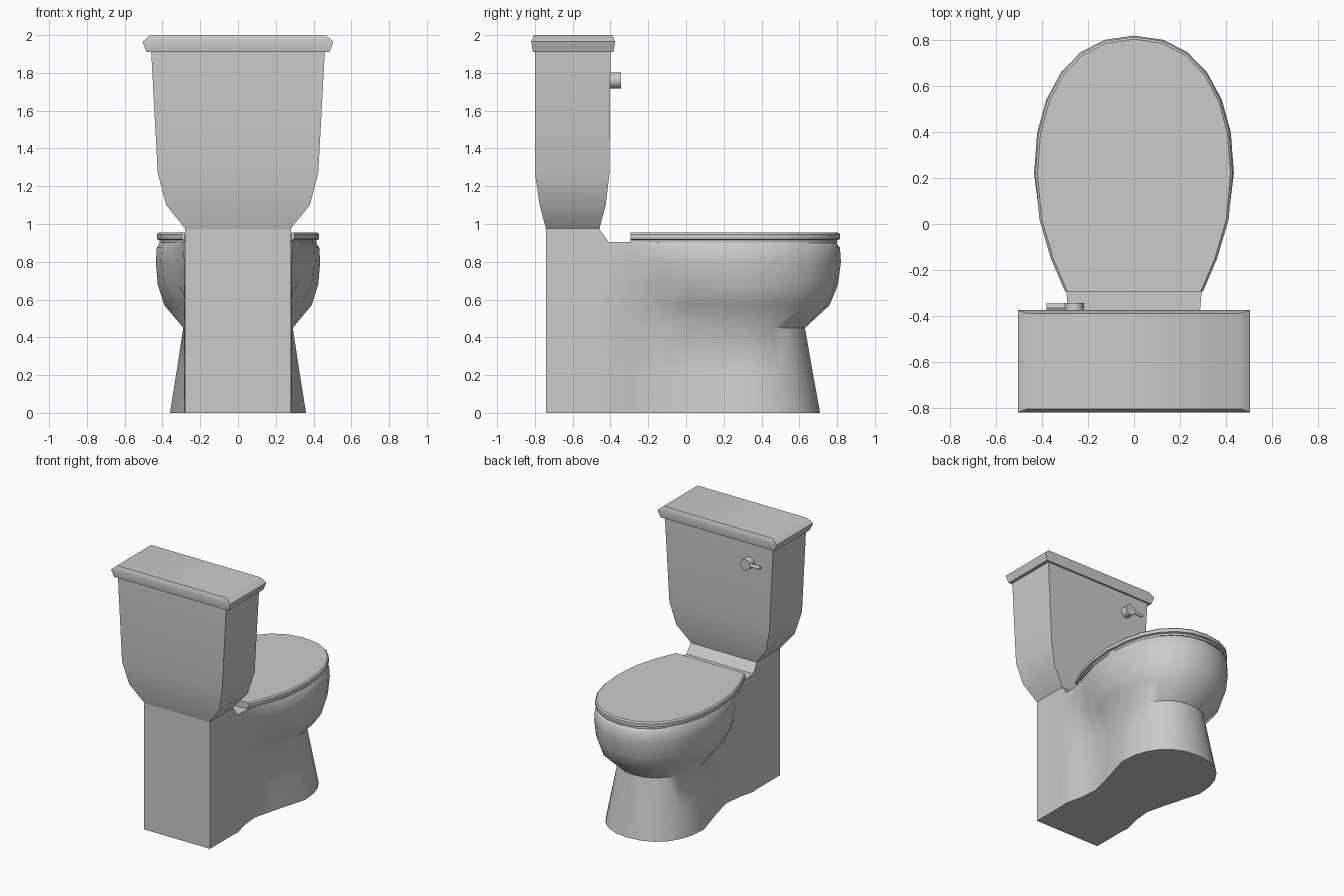
import bpy, bmesh, math

if "Cube" in bpy.data.objects:
    bpy.data.objects.remove(bpy.data.objects["Cube"])


def finish(name, bm, angle):
    bmesh.ops.recalc_face_normals(bm, faces=bm.faces)
    mesh = bpy.data.meshes.new(name)
    bm.to_mesh(mesh)
    bm.free()
    ob = bpy.data.objects.new(name, mesh)
    bpy.context.collection.objects.link(ob)
    bpy.ops.object.select_all(action='DESELECT')
    ob.select_set(True)
    bpy.context.view_layer.objects.active = ob
    bpy.ops.object.shade_smooth_by_angle(angle=math.radians(angle))
    return ob


def loft(name, rings, angle=35):
    """Skin half outlines (back to front), mirrored in x, and cap both ends."""
    bm = bmesh.new()
    pairs = []
    for ring in rings:
        right = [bm.verts.new(p) for p in ring]
        left = [v if v.co.x < 1e-5 else bm.verts.new((-v.co.x, v.co.y, v.co.z)) for v in right]
        pairs.append((right, left))

    def face(vs):
        vs = list(dict.fromkeys(vs))
        if len(vs) > 2:
            bm.faces.new(vs)

    n = len(rings[0])
    for (r0, l0), (r1, l1) in zip(pairs, pairs[1:]):
        for i in range(n - 1):
            face((r0[i], r0[i + 1], r1[i + 1], r1[i]))
            face((l0[i], l1[i], l1[i + 1], l0[i + 1]))
        face((r0[0], l0[0], l1[0], r1[0]))
        if r0[-1] is not l0[-1]:
            face((r0[-1], l0[-1], l1[-1], r1[-1]))
    for r, l in (pairs[0], pairs[-1]):
        for i in range(n - 1):
            face((r[i], r[i + 1], l[i + 1], l[i]))
    return finish(name, bm, angle)


def front_arc(w, front, centre, z, steps=6):
    """Rounded front from the widest point to the tip."""
    pts = []
    for i in range(steps + 1):
        a = math.pi / 2 * i / steps
        x = w * max(0.0, math.cos(a)) ** 0.9 if i < steps else 0.0
        pts.append((x, centre + (front - centre) * math.sin(a) ** 0.9, z))
    return pts


# Pedestal and bowl: z, half width, front, arc centre, three neck half widths
body = [
    (0.00, 0.36, 0.71, 0.30, 0.255, 0.240, 0.280),
    (0.22, 0.325, 0.67, 0.28, 0.255, 0.237, 0.268),
    (0.45, 0.29, 0.63, 0.25, 0.255, 0.235, 0.260),
    (0.57, 0.39, 0.76, 0.24, 0.260, 0.265, 0.335),
    (0.68, 0.425, 0.805, 0.22, 0.270, 0.315, 0.390),
    (0.80, 0.435, 0.82, 0.22, 0.285, 0.345, 0.410),
    (0.875, 0.43, 0.815, 0.22, 0.295, 0.350, 0.405),
    (0.905, 0.41, 0.79, 0.22, 0.295, 0.340, 0.390),
]
rings = []
for z, w, front, centre, n1, n2, n3 in body:
    top = 0.975 if z == body[-1][0] else z
    ring = [(0.28, -0.74, top), (0.28, -0.46, top), (0.285, -0.41, z)]
    ring += [(n1, -0.29, z), (n2, -0.14, z), (n3, 0.02, z)]
    rings.append(ring + front_arc(w, front, centre, z))
loft("bowl_and_pedestal", rings, 52)

# Closed seat lid
rings = []
for z, d in ((0.90, -0.015), (0.915, -0.015), (0.92, 0.0), (0.945, 0.0), (0.955, -0.01)):
    ring = [(0.30 + d, -0.295, z), (0.362 + d, -0.15, z), (0.412 + d, 0.02, z)]
    rings.append(ring + front_arc(0.43 + d, 0.815 + d, 0.22, z))
loft("seat_lid", rings)


def box_loft(name, levels, angle):
    loft(name, [[(hx, y0, z), (hx, y1, z)] for z, hx, y0, y1 in levels], angle)


# Cistern tank and its lid: z, half width, back, front
box_loft("tank", [
    (0.97, 0.275, -0.74, -0.46),
    (1.10, 0.38, -0.775, -0.425),
    (1.27, 0.425, -0.80, -0.405),
    (1.92, 0.46, -0.80, -0.40),
], 35)
box_loft("tank_lid", [
    (1.91, 0.485, -0.81, -0.385),
    (1.965, 0.505, -0.82, -0.375),
    (2.00, 0.465, -0.805, -0.39),
], 50)


def cylinder(name, radius, depth, loc, rot, sides):
    bpy.ops.mesh.primitive_cylinder_add(vertices=sides, radius=radius, depth=depth,
                                        location=loc, rotation=rot)
    ob = bpy.context.object
    ob.name = name
    bpy.ops.object.shade_smooth_by_angle(angle=math.radians(50))


# Flush handle
cylinder("flush_knob", 0.042, 0.065, (-0.26, -0.3775, 1.76), (math.pi / 2, 0, 0), 12)
cylinder("flush_lever", 0.013, 0.12, (-0.32, -0.36, 1.76), (0, math.pi / 2, 0), 8)
